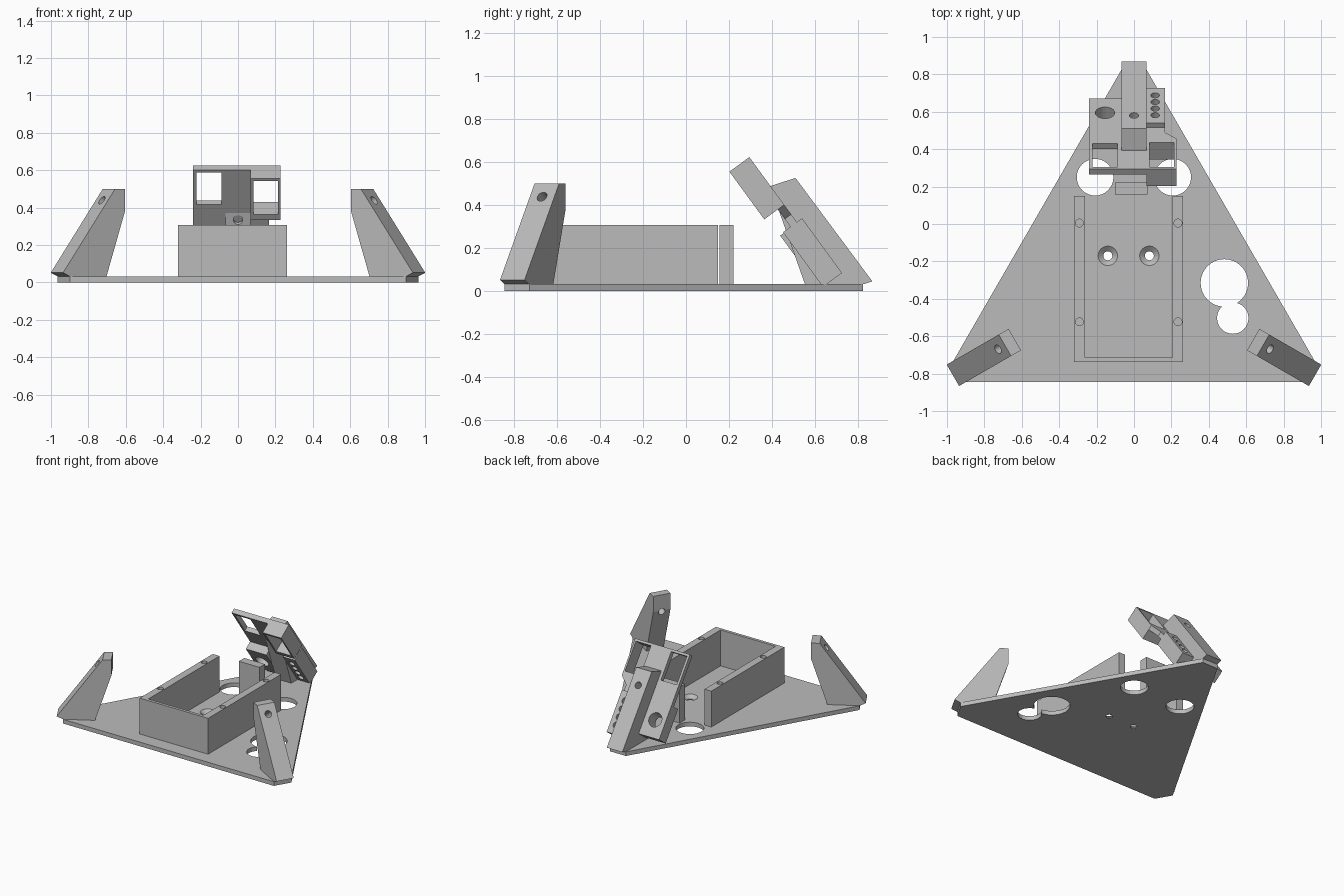
import bpy, bmesh, math
from mathutils import Matrix, Vector

cube = bpy.data.objects.get("Cube")
if cube:
    bpy.data.objects.remove(cube, do_unlink=True)

grey = bpy.data.materials.new("plain grey")
grey.use_nodes = True
grey.diffuse_color = (0.5, 0.5, 0.5, 1)
grey.node_tree.nodes["Principled BSDF"].inputs["Base Color"].default_value = (0.5, 0.5, 0.5, 1)

CENTRE = -0.25      # y of the triangle's centre
FLOOR = 0.032       # top of the base plate
WALL = 0.308        # top of the tray walls
ID = Matrix.Identity(4)


def finish(name, bm, matrix=ID):
    bmesh.ops.recalc_face_normals(bm, faces=bm.faces)
    mesh = bpy.data.meshes.new(name)
    bm.to_mesh(mesh)
    bm.free()
    mesh.transform(matrix)
    mesh.materials.append(grey)
    ob = bpy.data.objects.new(name, mesh)
    bpy.context.collection.objects.link(ob)
    return ob


def prism(name, points, depth, matrix=ID):
    """Extrude a closed outline along depth."""
    bm = bmesh.new()
    face = bm.faces.new([bm.verts.new(p) for p in points])
    ext = bmesh.ops.extrude_face_region(bm, geom=[face])
    moved = [v for v in ext["geom"] if isinstance(v, bmesh.types.BMVert)]
    bmesh.ops.translate(bm, verts=moved, vec=depth)
    return finish(name, bm, matrix)


def box(name, x, y, z, matrix=ID):
    return prism(name, [(x[0], y[0], z[0]), (x[1], y[0], z[0]),
                        (x[1], y[1], z[0]), (x[0], y[1], z[0])],
                 (0, 0, z[1] - z[0]), matrix)


def rod(x, y, z0, z1, r, matrix=ID, top_r=None):
    bm = bmesh.new()
    bmesh.ops.create_cone(bm, cap_ends=True, segments=32, radius1=r,
                          radius2=top_r or r, depth=z1 - z0,
                          matrix=Matrix.Translation((x, y, (z0 + z1) / 2)))
    return finish("cutter", bm, matrix)


def cut(ob, cutters, operation="DIFFERENCE"):
    for c in cutters:
        c.hide_render = True
        mod = ob.modifiers.new("cut", "BOOLEAN")
        mod.operation, mod.solver, mod.object = operation, "EXACT", c
        bpy.context.view_layer.objects.active = ob
        bpy.ops.object.modifier_apply(modifier=mod.name)
        bpy.data.objects.remove(c, do_unlink=True)


# Triangular base plate with clipped corners and round openings
outline = []
for k in range(3):
    turn = Matrix.Rotation(math.radians(120 * k), 3, "Z")
    for x in (0.067, -0.067):
        outline.append(turn @ Vector((x, 1.075, 0)) + Vector((0, CENTRE, 0)))
base = prism("base_plate", outline, (0, 0, FLOOR))
holes = [(-0.208, 0.25, 0.098), (0.207, 0.25, 0.098),
         (0.483, -0.315, 0.127), (0.528, -0.503, 0.084)]
cut(base, [rod(x, y, -0.1, 0.1, r) for x, y, r in holes])
for x in (-0.14, 0.082):
    cut(base, [rod(x, -0.17, -0.1, 0.1, 0.024),
               rod(x, -0.17, 0.008, FLOOR + 0.001, 0.024, top_r=0.053)])

# Tray walls, open at the back
tray = box("tray_walls", (-0.32, 0.262), (-0.737, 0.15), (FLOOR, WALL))
cut(tray, [box("cutter", (-0.262, 0.206), (-0.714, 0.3), (-0.1, 0.5))])
for x in (-0.292, 0.235):
    cut(tray, [rod(x, y, WALL - 0.1, 0.4, 0.021) for y in (0.005, -0.523)])
box("stop_post", (-0.102, 0.073), (0.157, 0.222), (FLOOR, WALL))

# Three corner legs; profiles are (radius, height)
front_profile = [(1.118, 0.052), (0.797, 0.5), (0.736, 0.5), (0.736, 0.38),
                 (0.85, FLOOR), (1.075, FLOOR)]
back_profile = [(1.118, 0.045), (0.76, 0.527), (0.642, 0.489),
                (0.804, FLOOR), (1.075, FLOOR)]
SLOPE = math.atan2(0.807, 0.59)     # tilt of the outer faces
for name, angle, profile in (("back_leg", 0, back_profile),
                             ("right_leg", 120, front_profile),
                             ("left_leg", 240, front_profile)):
    place = Matrix.Translation((0, CENTRE, 0)) @ Matrix.Rotation(math.radians(angle), 4, "Z")
    leg = prism(name, [(-0.066, r, z) for r, z in profile], (0.132, 0, 0), place)
    aim = place @ Matrix.Translation((0, 0.838, 0.438)) @ Matrix.Rotation(-SLOPE, 4, "X")
    cut(leg, [rod(0, 0, -0.3, 0.1, 0.025, aim)])

# Tilted holder: local y runs down the slope, local z points outward
tilt = Matrix.Translation((0, 0.295, 0.624)) @ Matrix.Rotation(-SLOPE, 4, "X")

left_panel = box("left_panel", (-0.24, 0.068), (0, 0.635), (-0.037, 0), tilt)
cut(left_panel, [box("cutter", (-0.222, -0.088), (0.018, 0.23), (-0.2, 0.1), tilt),
                 rod(-0.155, 0.508, -0.2, 0.1, 0.052, tilt)])

left_block = box("left_block", (-0.24, -0.066), (0.38, 0.635), (-0.1, -0.037), tilt)
cut(left_block, [rod(-0.155, 0.508, -0.2, 0.1, 0.052, tilt)])

right_frame = box("right_frame", (0.068, 0.226), (0, 0.275), (-0.115, 0), tilt)
cut(right_frame, [box("cutter", (0.084, 0.213), (0.018, 0.24), (-0.3, 0.1), tilt)])

prism("right_web", [(0.066, 0.275, -0.037), (0.226, 0.275, -0.037),
                    (0.166, 0.33, -0.037), (0.166, 0.38, -0.037),
                    (0.066, 0.38, -0.037)], (0, 0, 0.037), tilt)

right_block = box("right_block", (0.066, 0.166), (0.375, 0.69), (-0.08, 0.03), tilt)
cut(right_block, [rod(0.113, 0.445 + 0.06 * i, -0.2, 0.1, 0.023, tilt) for i in range(4)])
